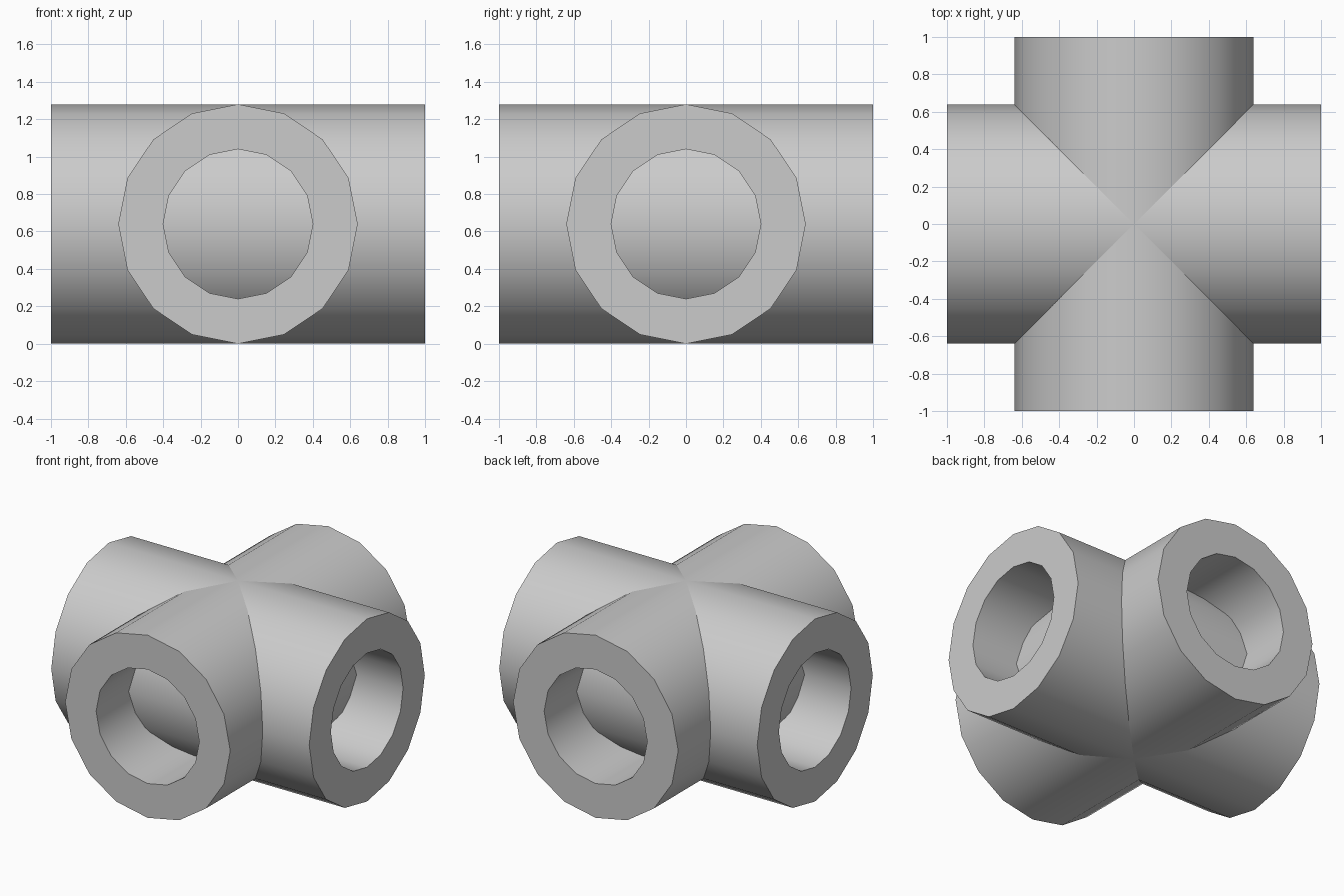
import bpy, bmesh, math

cube = bpy.data.objects.get("Cube")
if cube:
    bpy.data.objects.remove(cube)

SIDES, OUTER, INNER, HALF = 16, 0.64, 0.40, 1.0

grey = bpy.data.materials.new("light grey")
grey.use_nodes = True
grey.diffuse_color = (0.6, 0.6, 0.6, 1)
grey.node_tree.nodes["Principled BSDF"].inputs["Base Color"].default_value = (0.6, 0.6, 0.6, 1)


def tube(name, turn):
    """Thick-walled pipe along y, turned about z."""
    bm = bmesh.new()

    def ring(radius, y):
        angles = [2 * math.pi * i / SIDES for i in range(SIDES)]
        return [bm.verts.new((radius * math.sin(a), y, OUTER + radius * math.cos(a))) for a in angles]

    # outer wall, end ring, bore, end ring
    loops = [ring(OUTER, -HALF), ring(OUTER, HALF), ring(INNER, HALF), ring(INNER, -HALF)]
    for k, a in enumerate(loops):
        b = loops[(k + 1) % len(loops)]
        for i in range(SIDES):
            j = (i + 1) % SIDES
            bm.faces.new((a[i], a[j], b[j], b[i]))
    bmesh.ops.recalc_face_normals(bm, faces=bm.faces)
    mesh = bpy.data.meshes.new(name)
    bm.to_mesh(mesh)
    bm.free()
    mesh.materials.append(grey)
    obj = bpy.data.objects.new(name, mesh)
    obj.rotation_euler.z = turn
    bpy.context.collection.objects.link(obj)
    bpy.ops.object.select_all(action="DESELECT")
    obj.select_set(True)
    bpy.context.view_layer.objects.active = obj
    bpy.ops.object.shade_smooth_by_angle(angle=math.radians(40))


# two crossing pipes, each one closing off the bore of the other
tube("front_back_pipe", 0)
tube("left_right_pipe", math.pi / 2)
